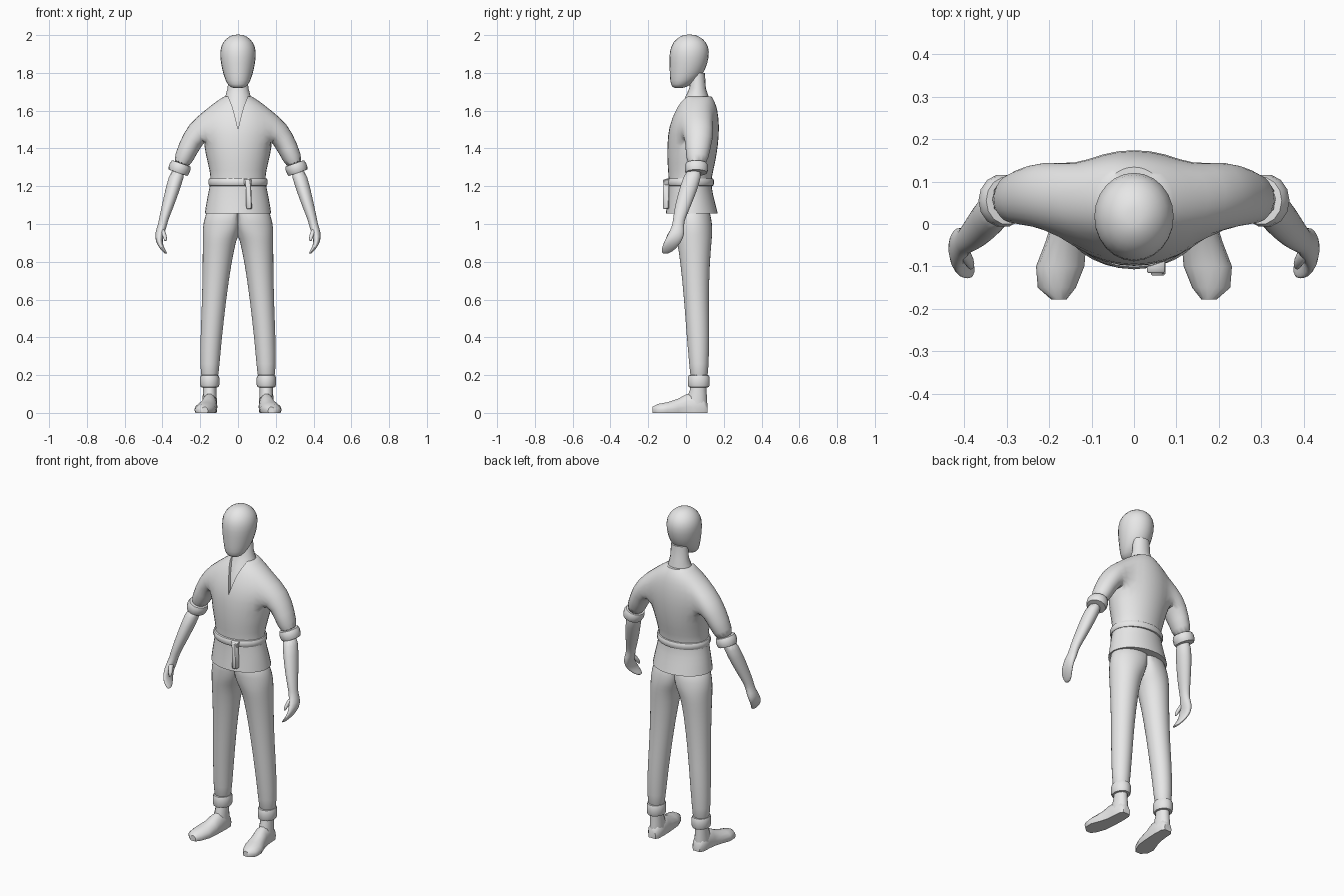
import bpy, bmesh, math
from mathutils import Vector as V

if "Cube" in bpy.data.objects:
    bpy.data.objects.remove(bpy.data.objects["Cube"])

grey = bpy.data.materials.new("plain_grey")
grey.diffuse_color = (0.8, 0.8, 0.8, 1)
grey.use_nodes = True
grey.node_tree.nodes["Principled BSDF"].inputs["Base Color"].default_value = grey.diffuse_color


def ring(c, u, v, n=12):
    """Elliptical ring of points around c, spanned by u and v."""
    c, u, v = V(c), V(u), V(v)
    return [c + u * math.cos(2 * math.pi * i / n) + v * math.sin(2 * math.pi * i / n) for i in range(n)]


def level(z, x0, x1, y0, y1, n=12, k=1.0):
    """Horizontal ring filling the given extents."""
    return ring(((x0 + x1) / 2, (y0 + y1) / 2, z), (k * (x1 - x0) / 2, 0, 0), (0, k * (y1 - y0) / 2, 0), n)


def tilted(c, axis, r, ry, n=12):
    """Ring across an arm whose direction lies in the xz plane."""
    a = V(axis).normalized()
    return ring(c, (-a.z * r, 0, a.x * r), (0, ry, 0), n)


def loft(bm, rings, cap0=True, cap1=True, crease=0.0):
    lay = bm.edges.layers.float.get("crease_edge") or bm.edges.layers.float.new("crease_edge")
    rows = [[bm.verts.new(p) for p in r] for r in rings]
    n = len(rows[0])
    for a, b in zip(rows, rows[1:]):
        for i in range(n):
            bm.faces.new((a[i], a[(i + 1) % n], b[(i + 1) % n], b[i]))
    for row, on in ((rows[0], cap0), (rows[-1], cap1)):
        if on:
            for e in bm.faces.new(row).edges:
                e[lay] = crease
    return rows


def finish(name, bm, subdiv=0, mirror=False, cutter=None, angle=45):
    bmesh.ops.recalc_face_normals(bm, faces=bm.faces[:])
    me = bpy.data.meshes.new(name)
    bm.to_mesh(me)
    bm.free()
    me.materials.append(grey)
    ob = bpy.data.objects.new(name, me)
    bpy.context.collection.objects.link(ob)
    if mirror:
        m = ob.modifiers.new("mirror", 'MIRROR')
        m.merge_threshold = 0.0005
    if subdiv:
        ob.modifiers.new("subdiv", 'SUBSURF').levels = subdiv
    if cutter:
        m = ob.modifiers.new("cut", 'BOOLEAN')
        m.operation, m.object, m.solver = 'DIFFERENCE', cutter, 'EXACT'
    bpy.ops.object.select_all(action='DESELECT')
    ob.select_set(True)
    bpy.context.view_layer.objects.active = ob
    for m in list(ob.modifiers):
        bpy.ops.object.modifier_apply(modifier=m.name)
    bpy.ops.object.shade_smooth_by_angle(angle=math.radians(angle))
    return ob


def part(name, rings, crease=0.0, **kw):
    bm = bmesh.new()
    loft(bm, rings, crease=crease)
    return finish(name, bm, **kw)


# Head: egg shape with a forward chin
part("head", [level(z, -r, r, a, b, 12, 1.03) for z, r, a, b in [
    (1.718, .03, -.065, -.015), (1.735, .056, -.082, .025), (1.785, .077, -.087, .09),
    (1.85, .092, -.089, .116), (1.915, .099, -.09, .127), (1.965, .082, -.07, .11),
    (1.996, .045, -.03, .068), (2.003, .015, 0, .035)]], subdiv=1)

# Neck and the bit of chest seen inside the collar
part("neck_and_chest", [level(z, -r, r, a, b, 16) for z, r, a, b in [
    (1.45, .08, -.078, .1), (1.5, .08, -.075, .12), (1.6, .08, -.042, .12),
    (1.645, .078, -.016, .12), (1.68, .066, 0, .118), (1.72, .055, .018, .105), (1.8, .05, .022, .1)]])

# Collar slit cutter
bm = bmesh.new()
slit = [(0, 1.5), (.012, 1.555), (.028, 1.615), (.062, 1.7), (-.062, 1.7), (-.028, 1.615), (-.012, 1.555)]
loft(bm, [[V((x, y, z)) for x, z in slit] for y in (-.3, .03)])
slit_cutter = finish("collar_slit_cutter", bm)
slit_cutter.hide_render = True

# Shirt: torso loft with arm holes bridged to the sleeves
bm = bmesh.new()
rows = loft(bm, [level(z, -r, r, a, b, 16, 1.015) for z, r, a, b in [
    (1.055, .178, -.108, .17), (1.12, .168, -.1, .153), (1.19, .153, -.094, .136), (1.245, .143, -.092, .135),
    (1.32, .16, -.1, .155), (1.42, .185, -.101, .172), (1.52, .2, -.092, .178),
    (1.605, .172, -.056, .168), (1.65, .115, -.03, .152), (1.676, .072, -.012, .135)]], crease=1.0)
for s, mid in ((1, 0), (-1, 8)):
    cols = [(mid + k) % 16 for k in range(-2, 3)]
    patch = {rows[j][c] for j in (5, 6, 7) for c in cols}
    hole = [f for f in bm.faces if len(f.verts) == 4 and all(v in patch for v in f.verts)]
    rim = [e for f in hole for e in f.edges if sum(g in hole for g in e.link_faces) == 1]
    bmesh.ops.delete(bm, geom=hole, context='FACES_ONLY')
    inner = [e for v in (rows[6][c] for c in cols[1:-1]) for e in v.link_edges]
    bmesh.ops.delete(bm, geom=[rows[6][c] for c in cols[1:-1]], context='VERTS')
    rim = [e for e in rim if e.is_valid]
    sleeve = loft(bm, [tilted((s * x, y, z), (s * ax, 0, az), r, ry) for x, y, z, ax, az, r, ry in [
        (.216, .07, 1.488, .65, -.76, .066, .083), (.266, .064, 1.4, .47, -.88, .056, .068),
        (.307, .056, 1.3, .35, -.94, .05, .056)]], cap0=False)
    start = [bm.edges.get((sleeve[0][i], sleeve[0][(i + 1) % 12])) for i in range(12)]
    bmesh.ops.bridge_loops(bm, edges=rim + start)
finish("shirt", bm, subdiv=1, cutter=slit_cutter)
bpy.data.objects.remove(slit_cutter)

# Belt with knot and hanging end
part("belt", [level(z, -.148 - g, .148 + g, -.098 - g, .14 + g, 24) for z, g in [
    (1.2, -.01), (1.203, .004), (1.213, .009), (1.23, .009), (1.24, .004), (1.243, -.01)]])
for name, pts, y0, y1 in [
        ("belt_end", [(.04, 1.235), (.068, 1.235), (.074, 1.08), (.044, 1.08)], -.122, -.09),
        ("belt_knot", [(.03, 1.238), (.074, 1.238), (.07, 1.205), (.034, 1.205)], -.116, -.08)]:
    bm = bmesh.new()
    loft(bm, [[V((x, y, z)) for x, z in pts] for y in (y0, y1)])
    bmesh.ops.bevel(bm, geom=bm.edges[:], offset=.004, segments=1, affect='EDGES')
    finish(name, bm)

# Trousers: one leg clamped at the centre line, then mirrored
bm = bmesh.new()
legs = [level(z, a, b, c, d, 16, 1.02) for z, a, b, c, d in [
    (1.12, -.09, .155, -.07, .12), (1.0, -.07, .187, -.06, .14), (.945, -.02, .187, -.055, .139),
    (.9, .012, .187, -.046, .135), (.8, .034, .187, -.03, .126), (.6, .063, .19, -.01, .12),
    (.4, .085, .199, .004, .125), (.25, .099, .2, .018, .119), (.16, .105, .195, .024, .115)]]
for r in legs:
    for p in r:
        p.x = max(p.x, 0)
loft(bm, legs)
bmesh.ops.delete(bm, geom=[f for f in bm.faces if all(v.co.x < 1e-5 for v in f.verts)], context='FACES')
finish("trousers", bm, subdiv=1, mirror=True)

# Rolled trouser hems
part("trouser_cuffs", [level(z, .1 - g, .2 + g, .01 - g, .125 + g, 14) for z, g in [
    (.135, -.02), (.136, -.003), (.15, .002), (.185, .002), (.199, -.003), (.2, -.02)]], mirror=True)

# Feet: ankle column plus a flat-soled foot
bm = bmesh.new()
loft(bm, [level(z, .15 - r, .15 + r, a, b, 12) for z, r, a, b in [
    (.18, .036, .025, .108), (.12, .035, .02, .108), (.07, .038, .0, .112), (.03, .038, 0, .113)]])
foot = [ring((cx, y, .3 * h), (w, 0, 0), (0, 0, .7 * h), 14) for y, cx, w, h in [
    (.114, .148, .024, .05), (.095, .149, .038, .08), (.04, .15, .041, .105), (0, .153, .043, .1),
    (-.04, .16, .048, .077), (-.1, .174, .057, .057), (-.15, .182, .045, .048), (-.178, .177, .018, .032)]]
for r in foot:
    for p in r:
        p.z = max(p.z, 0)
loft(bm, foot)
finish("feet", bm, mirror=True)

# Rolled sleeve hems
part("sleeve_cuffs", [tilted((.309 + .33 * t, .055, 1.296 - .94 * t), (.33, 0, -.94), r, r + .005, 14) for t, r in [
    (-.027, .035), (-.026, .051), (-.012, .057), (.012, .057), (.026, .052), (.027, .035)]], mirror=True)

# Forearms and hands in one loft, with a separate thumb
bm = bmesh.new()
loft(bm, [level(z, x - r, x + r, y - q, y + q, 12, 1.03) for x, y, z, r, q in [
    (.312, .048, 1.3, .042, .045), (.341, .018, 1.2, .04, .05), (.37, -.015, 1.1, .033, .043),
    (.392, -.036, 1.03, .026, .033), (.4, -.042, .995, .024, .03), (.413, -.048, .955, .026, .042),
    (.42, -.065, .915, .018, .046), (.408, -.085, .88, .014, .042), (.39, -.1, .855, .011, .03),
    (.38, -.11, .842, .007, .014)]])
loft(bm, [level(z, x - r, x + r, y - q, y + q, 8) for x, y, z, r, q in [
    (.405, -.06, .98, .014, .018), (.393, -.08, .95, .014, .017), (.385, -.095, .925, .011, .013),
    (.384, -.102, .908, .006, .007)]])
finish("forearms_and_hands", bm, subdiv=1, mirror=True)
